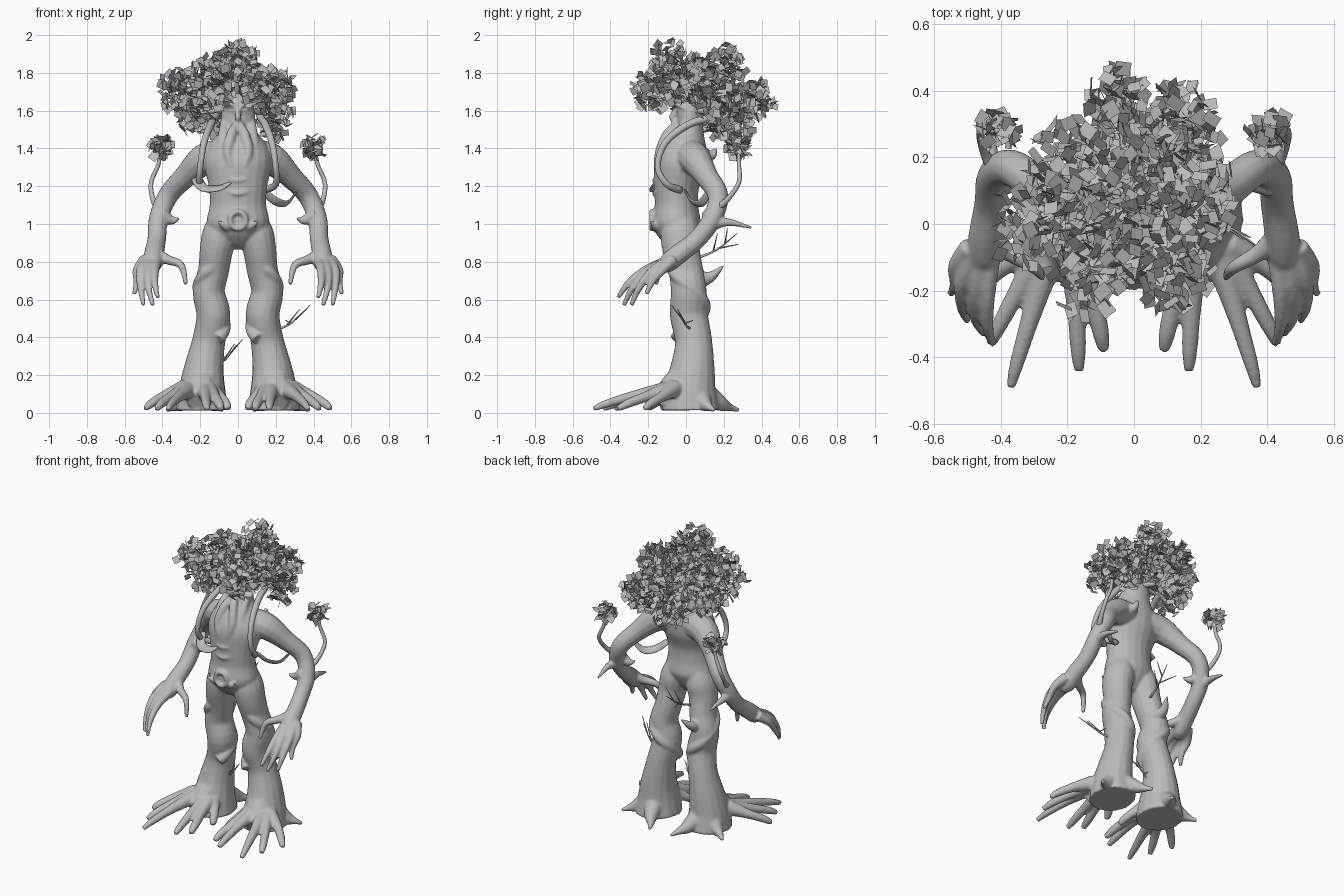
import bpy, bmesh, math, random
from mathutils import Vector

random.seed(7)
if "Cube" in bpy.data.objects:
    bpy.data.objects.remove(bpy.data.objects["Cube"])


def make_material(name, value):
    mat = bpy.data.materials.new(name)
    mat.use_nodes = True
    color = (value, value, value, 1)
    mat.diffuse_color = color
    mat.node_tree.nodes["Principled BSDF"].inputs["Base Color"].default_value = color
    return mat


grey = make_material("plain grey", .5)


def smooth_path(points, steps=4):
    """Catmull-Rom curve through (x, y, z, radius) points."""
    pts = [Vector(p) for p in points]
    pts = [pts[0] * 2 - pts[1]] + pts + [pts[-1] * 2 - pts[-2]]
    path = []
    for a, b, c, d in zip(pts, pts[1:], pts[2:], pts[3:]):
        for i in range(steps):
            t = i / steps
            path.append((b * 2 + (c - a) * t + (a * 2 - b * 5 + c * 4 - d) * t * t
                         + (b * 3 - a - c * 3 + d) * t ** 3) / 2)
    path.append(pts[-2])
    return path


def tube(bm, points, flat=1, sides=12, steps=4):
    """Tapered closed tube; flat squashes the section along its second axis."""
    path = smooth_path(points, steps)
    places = [p.to_3d() for p in path]
    u, rings = Vector((1, 0, 0)), []
    for i, p in enumerate(places):
        t = (places[min(i + 1, len(path) - 1)] - places[max(i - 1, 0)]).normalized()
        u = u - t * u.dot(t)
        if u.length < .05:
            u = t.cross(Vector((0, 1, 0)))
        u.normalize()
        v, r = t.cross(u), max(path[i].w, .002)
        ring = []
        for k in range(sides):
            a = math.tau * k / sides
            ring.append(bm.verts.new(p + u * r * math.cos(a) + v * r * flat * math.sin(a)))
        rings.append(ring)
    for low, high in zip(rings, rings[1:]):
        for k in range(sides):
            j = (k + 1) % sides
            bm.faces.new((low[k], low[j], high[j], high[k]))
    bm.faces.new(rings[0][::-1])
    bm.faces.new(rings[-1])


def side_tube(bm, s, points, **options):
    tube(bm, [(x * s, y, z, r) for x, y, z, r in points], **options)


def finish(bm, name, smooth=True, closed=True):
    if closed:
        bmesh.ops.recalc_face_normals(bm, faces=bm.faces)
    mesh = bpy.data.meshes.new(name)
    bm.to_mesh(mesh)
    bm.free()
    mesh.materials.append(grey)
    for poly in mesh.polygons:
        poly.use_smooth = smooth
    obj = bpy.data.objects.new(name, mesh)
    bpy.context.collection.objects.link(obj)
    return obj


# Trunk and head
body = bmesh.new()
tube(body, [(0, -.03, .87, .04), (0, -.04, .92, .11), (0, -.05, 1, .165), (0, -.05, 1.1, .15),
            (0, -.05, 1.2, .155), (0, -.03, 1.32, .18), (0, 0, 1.42, .15), (0, .02, 1.5, .095),
            (0, .02, 1.6, .088), (0, .02, 1.7, .06)], flat=.77, sides=20)

# Face: nose, brow, eyes, beard strands around an open mouth
tube(body, [(0, -.04, 1.63, .01), (0, -.075, 1.565, .017), (0, -.05, 1.545, .012)])
for s in (1, -1):
    side_tube(body, s, [(.012, -.052, 1.62, .01), (.045, -.05, 1.635, .013), (.08, 0, 1.61, .01)])
    side_tube(body, s, [(.025, -.043, 1.6, .009), (.05, -.036, 1.598, .009)])
    side_tube(body, s, [(.01, -.05, 1.53, .02), (.035, -.1, 1.47, .028),
                        (.055, -.14, 1.38, .025), (.035, -.16, 1.3, .012)])
    side_tube(body, s, [(.075, .02, 1.56, .015), (.08, -.06, 1.46, .028), (.1, -.12, 1.34, .02)])
for z in (1.17, 1.24):
    tube(body, [(-.1, -.13, z + .02, .01), (0, -.165, z - .01, .014), (.1, -.13, z + .02, .01)])

# Knothole with a raised rim and two thorns
tube(body, [(0, -.1, 1, .075), (0, -.15, 1.02, .055), (0, -.165, 1.02, .045)])
turns = [math.tau * i / 10 for i in range(12)]
tube(body, [(.042 * math.cos(a), -.18, 1.02 + .045 * math.sin(a), .015) for a in turns])

for s in (1, -1):
    side_tube(body, s, [(.05, -.15, .98, .025), (.08, -.17, .995, .018), (.11, -.19, 1.02, .003)])

    # Legs, with a ridge winding round each
    side_tube(body, s, [(.07, -.03, 1.05, .07), (.095, -.03, .95, .093), (.115, -.025, .86, .088),
                        (.13, 0, .75, .082), (.155, .015, .64, .085), (.13, .015, .52, .09),
                        (.155, .04, .38, .088), (.18, .035, .24, .105), (.19, .02, .12, .125),
                        (.19, .02, .015, .14)], sides=16, flat=1.12)
    ridge = []
    for i in range(16):
        a = -2.6 + i * .45
        ridge.append((.14 + .07 * math.cos(a), .015 + .085 * math.sin(a), .84 - i * .03, .032))
    side_tube(body, s, ridge)

    # Foot mound, toes and heel roots
    side_tube(body, s, [(.19, .02, .22, .085), (.2, -.06, .12, .09), (.21, -.15, .06, .06)])
    for tip_x, tip_y, r in ((.49, -.22, .024), (.43, -.36, .024), (.37, -.49, .022),
                            (.165, -.44, .024), (.09, -.38, .026), (.05, -.2, .026)):
        x = .19 + (tip_x - .19) * .3
        side_tube(body, s, [(x, -.06, .13, .05), ((x + tip_x) / 2, tip_y * .55, .09, .03),
                            (tip_x * .85 + x * .15, tip_y * .85, .05, r),
                            (tip_x, tip_y, .022, r * .65)])
    for tip_x, tip_y in ((.38, .15), (.08, .28)):
        side_tube(body, s, [(.19, .04, .14, .08), (.1 + tip_x / 2, tip_y * .62, .055, .045),
                            (.04 + tip_x * .8, tip_y * .82, .03, .022), (tip_x, tip_y, .015, .01)])

    # Arms
    side_tube(body, s, [(.08, .02, 1.36, .09), (.18, .05, 1.34, .085), (.28, .11, 1.25, .062),
                        (.37, .17, 1.15, .055), (.42, .14, 1.03, .052), (.43, .06, .92, .05),
                        (.445, -.04, .84, .053), (.45, -.1, .79, .05), (.46, -.14, .76, .025)])

    # Fingers and thumb
    for root, mid, tip, y, z in ((.49, .535, .55, -.21, .63), (.475, .515, .5, -.29, .57),
                                 (.455, .475, .45, -.33, .57), (.43, .44, .425, -.36, .61)):
        side_tube(body, s, [(root, -.07, .81, .035), (mid, y * .6, .755, .024),
                            (mid, y * .85, (.76 + z) / 2, .019), (tip, y, z, .012)])
    side_tube(body, s, [(.43, -.04, .84, .035), (.37, -.09, .81, .026), (.3, -.13, .78, .02),
                        (.275, -.16, .68, .012)])

    # Elbow thorns
    side_tube(body, s, [(.41, .12, 1.05, .04), (.35, .12, 1.02, .025), (.31, .1, 1.03, .006)])
    side_tube(body, s, [(.42, .12, .99, .035), (.43, .22, 1.01, .022), (.42, .35, .98, .007)])

# Stubs on the back
tube(body, [(-.12, .05, .7, .05), (-.13, .13, .72, .03), (-.1, .2, .78, .005)])
tube(body, [(.1, .06, 1.38, .05), (.11, .13, 1.36, .03), (.1, .16, 1.4, .01)])

trunk = finish(body, "trunk_and_limbs")
remesh = trunk.modifiers.new("blend", 'REMESH')
remesh.mode = 'VOXEL'
remesh.voxel_size = .008
remesh.use_smooth_shade = True
soften = trunk.modifiers.new("soften", 'SMOOTH')
soften.factor = .5
soften.iterations = 4

# Vines from the crown to the chest, and stems rising from the elbows
vines = bmesh.new()
for s in (1, -1):
    side_tube(vines, s, [(.1, .24, 1.62, .02), (.12, .13, 1.565, .02), (.145, .01, 1.525, .02),
                         (.18, -.11, 1.43, .018), (.2, -.15, 1.3, .016), (.2, -.1, 1.21, .018),
                         (.14, -.03, 1.18, .02)])
    side_tube(vines, s, [(.42, .16, 1.08, .022), (.45, .22, 1.13, .014), (.46, .28, 1.22, .012),
                         (.42, .28, 1.32, .011), (.41, .28, 1.42, .008)])
finish(vines, "vines")

# Hanging straps of bark
straps = bmesh.new()
tube(straps, [(.14, 0, 1.17, .02), (.2, .03, 1.12, .024), (.26, .08, 1.11, .024),
              (.31, .12, 1.17, .015)], flat=.3)
tube(straps, [(-.22, -.08, 1.24, .03), (-.18, -.14, 1.19, .03), (-.1, -.17, 1.19, .028),
              (-.04, -.16, 1.22, .015)], flat=.35)
finish(straps, "bark_straps")

# Forked twigs
twigs = bmesh.new()
for start, end in (((.2, .03, .44), (.35, -.04, .54)), ((-.12, .02, .25), (-.01, .02, .36)),
                   ((-.08, .06, .82), (-.04, .27, .95))):
    a, b = Vector(start), Vector(end)
    bend = a.lerp(b, .5) - Vector((0, 0, .02))
    tube(twigs, [(*a, .008), (*bend, .005), (*b, .002)], sides=5)
    for f, lift, sway in ((.4, .06, .03), (.5, -.01, -.06), (.7, .05, .04)):
        root = a.lerp(b, f) - Vector((0, 0, .015))
        tip = root + (b - a) * .25 + Vector((sway, -sway, lift))
        tube(twigs, [(*root, .005), (*tip, .002)], sides=5, steps=1)
finish(twigs, "twigs")

# Crown: a branch to each clump, and square leaves filling the clumps
clumps = [(-.02, -.08, 1.87, .11), (.01, .21, 1.84, .12), (-.15, -.16, 1.71, .125),
          (.12, -.16, 1.72, .12), (-.31, -.01, 1.7, .125), (.2, .05, 1.72, .11),
          (-.05, .38, 1.66, .1), (.13, .32, 1.65, .11), (-.2, .18, 1.64, .13),
          (.18, .19, 1.57, .12), (-.07, .26, 1.54, .12), (-.23, .06, 1.58, .11),
          (0, .05, 1.76, .13), (-.16, .04, 1.77, .12), (.06, .18, 1.7, .12)]
branches = bmesh.new()
for x, y, z, r in clumps:
    tube(branches, [(0, .05, 1.6, .03), (x * .5, y * .5, z * .5 + .81, .015), (x, y, z, .005)], sides=6)
finish(branches, "crown_branches")


def random_direction():
    return Vector([random.gauss(0, 1) for _ in range(3)]).normalized()


def leaf_clump(bm, x, y, z, r, count):
    for _ in range(count):
        centre = Vector((x, y, z)) + random_direction() * r * random.random() ** .45
        n = (random_direction() + Vector((0, 0, .3))).normalized()
        u = n.cross(random_direction()).normalized()
        v = n.cross(u)
        u, v = u * random.uniform(.016, .024), v * random.uniform(.018, .027)
        bm.faces.new([bm.verts.new(centre + u * a + v * b)
                      for a, b in ((-1, -1), (1, -1), (1, 1), (-1, 1))])


crown = bmesh.new()
for clump in clumps:
    leaf_clump(crown, *clump, 95)
finish(crown, "crown_leaves", smooth=False, closed=False)
for s, name in ((1, "left_arm_leaves"), (-1, "right_arm_leaves")):
    tuft = bmesh.new()
    leaf_clump(tuft, s * .405, .28, 1.41, .065, 45)
    finish(tuft, name, smooth=False, closed=False)
